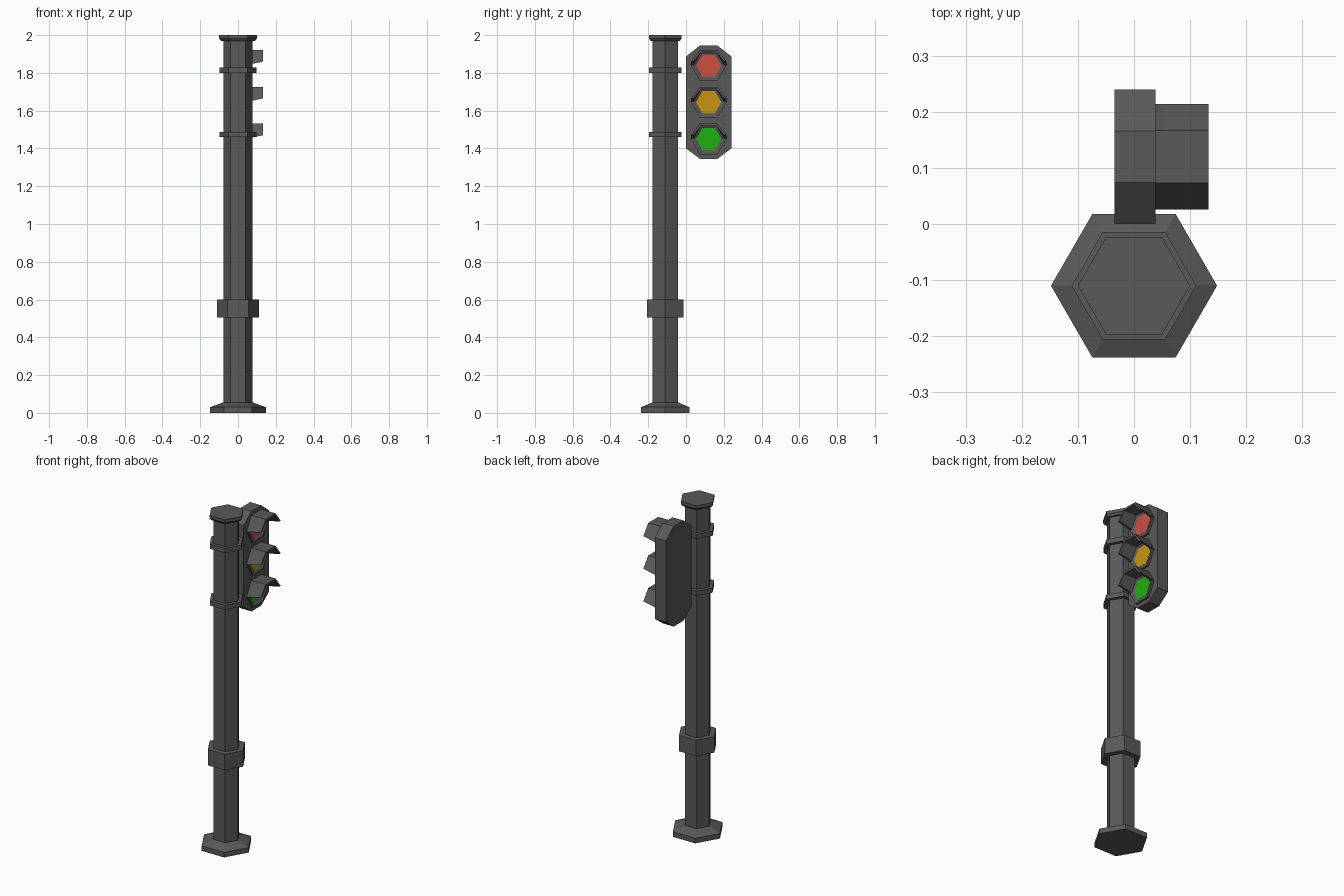
import bpy, bmesh
from math import cos, sin, pi

if "Cube" in bpy.data.objects:
    bpy.data.objects.remove(bpy.data.objects["Cube"])

POLE_Y = -0.11          # pole axis
HEAD_Y = 0.12           # signal head axis
FRONT_X = 0.038         # front plate of the head


def material(name, rgb):
    m = bpy.data.materials.new(name)
    m.diffuse_color = (*rgb, 1)
    m.use_nodes = True
    m.node_tree.nodes["Principled BSDF"].inputs["Base Color"].default_value = m.diffuse_color
    return m


def make_object(name, bm, mat):
    bmesh.ops.recalc_face_normals(bm, faces=bm.faces)
    me = bpy.data.meshes.new(name)
    bm.to_mesh(me)
    bm.free()
    me.materials.append(mat)
    ob = bpy.data.objects.new(name, me)
    bpy.context.collection.objects.link(ob)
    return ob


def loft(name, rings, mat, closed=True, loop=False):
    """Skin matching point rings; cap the ends, or join last ring to first."""
    bm = bmesh.new()
    vs = [[bm.verts.new(p) for p in r] for r in rings]
    n = len(rings[0])
    pairs = list(zip(vs, vs[1:])) + ([(vs[-1], vs[0])] if loop else [])
    for a, b in pairs:
        for i in range(n if closed else n - 1):
            j = (i + 1) % n
            bm.faces.new((a[i], a[j], b[j], b[i]))
    if not loop:
        bm.faces.new(vs[0])
        bm.faces.new(vs[-1])
    return make_object(name, bm, mat)


def hex_z(r, z):
    return [(r * cos(i * pi / 3), POLE_Y + r * sin(i * pi / 3), z) for i in range(6)]


def hex_x(r, x, z):
    return [(x, HEAD_Y + r * cos(i * pi / 3), z + r * sin(i * pi / 3)) for i in range(6)]


dark = material("dark_grey", (0.1, 0.1, 0.1))

# Pole, foot, collars and cap: hexagonal (radius, height) profiles
profiles = {
    "pole": [(0.077, 0.02), (0.077, 1.985)],
    "base_foot": [(0.148, 0), (0.148, 0.03), (0.08, 0.055)],
    "lower_collar": [(0.111, 0.505), (0.111, 0.6)],
    "lower_bracket_ring": [(0.099, 1.46), (0.099, 1.488)],
    "upper_bracket_ring": [(0.099, 1.8), (0.099, 1.828)],
    "top_cap": [(0.09, 1.97), (0.1, 1.982), (0.1, 2.0)],
}
for name, prof in profiles.items():
    loft(name, [hex_z(r, z) for r, z in prof], dark)

# Signal housing: chamfered octagonal outline
half = [(0.12, 1.40), (0.12, 1.887), (0.046, 1.945)]
outline = [(0.046, 1.345)] + half + [(-y, z) for y, z in reversed(half)] + [(-0.046, 1.345)]
loft("signal_housing", [[(x, HEAD_Y + y, z) for y, z in outline] for x in (-0.035, FRONT_X)], dark)

# Three lamps, each with bezel, lens and visor
lamps = [("red", 1.84, (0.61, 0.08, 0.053)),
         ("amber", 1.645, (0.58, 0.3, 0.006)),
         ("green", 1.45, (0.013, 0.43, 0.007))]
for colour, z, rgb in lamps:
    loft(colour + "_bezel", [hex_x(r, x, z) for r, x in
         [(0.094, FRONT_X - 0.004), (0.094, 0.05), (0.08, 0.05), (0.066, 0.042),
          (0.066, FRONT_X - 0.004)]], dark, loop=True)
    loft(colour + "_lens", [hex_x(0.067, x, z) for x in (FRONT_X - 0.002, 0.043)],
         material(colour + "_lens", rgb))

    # Visor: upper half hexagon shell whose lower edge rises to the tip
    def arch(r, x, lift):
        pts = hex_x(r, x, z)[:4]
        return [(px, py, pz + (lift if i in (0, 3) else 0)) for i, (px, py, pz) in enumerate(pts)]

    def section(x, lift):
        return arch(0.094, x, lift) + arch(0.081, x, lift)[::-1]

    bm = bmesh.new()
    a, b = [[bm.verts.new(p) for p in section(x, l)] for x, l in ((FRONT_X, 0), (0.133, 0.02))]
    for i in range(8):
        j = (i + 1) % 8
        bm.faces.new((a[i], a[j], b[j], b[i]))
    for v in (a, b):
        for i in range(3):
            bm.faces.new((v[i], v[i + 1], v[6 - i], v[7 - i]))
    make_object(colour + "_visor", bm, dark)
